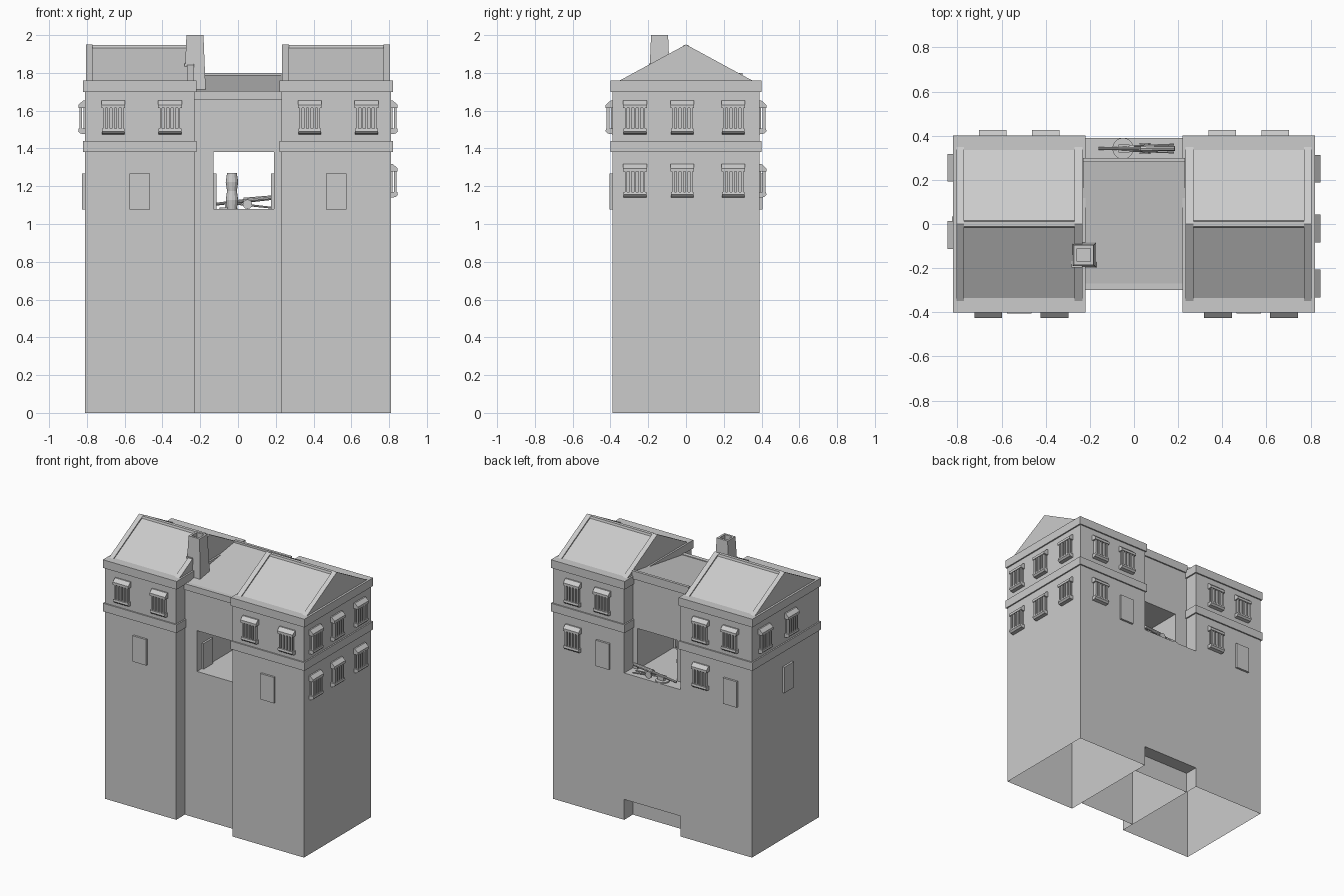
import bpy, bmesh, math
from mathutils import Matrix, Vector

if "Cube" in bpy.data.objects:
    bpy.data.objects.remove(bpy.data.objects["Cube"])


def finish(bm, name, loc=(0, 0, 0), rot=0, fix=True):
    if fix:
        bmesh.ops.recalc_face_normals(bm, faces=bm.faces)
    me = bpy.data.meshes.new(name)
    bm.to_mesh(me)
    bm.free()
    ob = bpy.data.objects.new(name, me)
    ob.location, ob.rotation_euler[2] = loc, rot
    bpy.context.collection.objects.link(ob)
    return ob


def add_box(bm, x0, x1, y0, y1, z0, z1, open_ends=False):
    m = Matrix.Translation(((x0 + x1) / 2, (y0 + y1) / 2, (z0 + z1) / 2))
    m = m @ Matrix.Diagonal((x1 - x0, y1 - y0, z1 - z0, 1))
    vs = bmesh.ops.create_cube(bm, size=1, matrix=m)['verts']
    if open_ends:
        fs = {f for v in vs for f in v.link_faces if abs(f.normal.z) > .5}
        bmesh.ops.delete(bm, geom=list(fs), context='FACES_ONLY')


def box(name, *dims, open_ends=False):
    bm = bmesh.new()
    add_box(bm, *dims, open_ends=open_ends)
    return finish(bm, name)


# Sweep a (y, z) profile along x
def add_extrude(bm, prof, x0, x1, closed=True):
    a = [bm.verts.new((x0, y, z)) for y, z in prof]
    b = [bm.verts.new((x1, y, z)) for y, z in prof]
    n = len(prof)
    for i in range(n if closed else n - 1):
        j = (i + 1) % n
        bm.faces.new((a[i], a[j], b[j], b[i]))
    if closed:
        bm.faces.new(a)
        bm.faces.new(b[::-1])


def extrude(name, prof, x0, x1, closed=True):
    bm = bmesh.new()
    add_extrude(bm, prof, x0, x1, closed)
    return finish(bm, name)


def add_rod(bm, p, q, r0, r1, seg=10):
    p, q = Vector(p), Vector(q)
    m = Matrix.Translation((p + q) / 2) @ (q - p).to_track_quat('Z', 'Y').to_matrix().to_4x4()
    bmesh.ops.create_cone(bm, cap_ends=True, segments=seg, radius1=r0, radius2=r1,
                          depth=(q - p).length, matrix=m)


# Twin towers: hollow shaft, bands, gabled roof with raised end copings
for side, s in (("left", -1), ("right", 1)):
    def span(a, b):
        return sorted((s * a, s * b))
    box(side + "_tower_walls", *span(.23, .81), -.39, .39, 0, 1.73, open_ends=True)
    for nm, z0, z1 in (("string_course", 1.38, 1.44), ("cornice", 1.70, 1.76)):
        box(f"{side}_{nm}", *span(.22, .82), -.40, .40, z0, z1)
    extrude(side + "_roof", [(-.335, 1.76), (0, 1.94), (.335, 1.76)], *span(.27, .77))
    for nm, a, b in (("inner", .233, .27), ("outer", .77, .805)):
        extrude(f"{side}_{nm}_coping", [(-.35, 1.76), (0, 1.95), (.35, 1.76)], *span(a, b))
    extrude(side + "_ridge_cap", [(-.018, 1.925), (-.012, 1.947), (.012, 1.947), (.018, 1.925)],
            *span(.27, .77))

# Central gatehouse: lower wall with overhanging back, upper storey, passage
extrude("lower_gate_wall", [(-.29, 0), (-.29, 1.08), (.39, 1.08), (.39, .15), (.29, .15), (.29, 0)],
        -.23, .23, closed=False)
extrude("upper_gate_storey", [(-.29, 1.38), (-.29, 1.70), (-.27, 1.70), (.28, 1.785), (.29, 1.785), (.29, 1.38)],
        -.23, .23)
box("passage_left_wall", -.23, -.13, -.29, .29, 1.08, 1.38, open_ends=True)
box("passage_right_wall", .19, .23, -.29, .29, 1.08, 1.38, open_ends=True)
box("gate_front_cornice", -.23, .23, -.30, -.27, 1.66, 1.705)
box("gate_back_cornice", -.23, .23, .28, .30, 1.74, 1.80)

# Chimney: tapered shaft with a recessed flue and a foot on the roof
bm = bmesh.new()
rings = []
for hx, hy, z in ((.058, .058, 1.69), (.045, .045, 2.0), (.03, .03, 2.0), (.03, .03, 1.95)):
    rings.append([bm.verts.new((-.228 + a * hx, -.14 + b * hy, z))
                  for a, b in ((-1, -1), (1, -1), (1, 1), (-1, 1))])
for r, t in zip(rings, rings[1:]):
    for i in range(4):
        j = (i + 1) % 4
        bm.faces.new((r[i], r[j], t[j], t[i]))
bm.faces.new(rings[-1])
finish(bm, "chimney", fix=False)
box("chimney_foot", -.283, -.235, -.197, -.08, 1.76, 1.85)


# Barred window with hood and sill, wall plane at local y = 0
def window(x, y, z, rot):
    bm = bmesh.new()
    add_extrude(bm, [(0, .09), (-.01, .09), (-.035, .068), (-.035, .05), (0, .05)], -.063, .063)
    add_extrude(bm, [(0, -.058), (-.033, -.058), (-.036, -.072), (-.025, -.084), (0, -.088)], -.06, .06)
    for i in range(5):
        cx = -.048 + .024 * i
        add_box(bm, cx - .006, cx + .006, -.03, -.016, -.06, .055)
    add_box(bm, -.05, .05, -.008, .002, -.06, .055)
    finish(bm, "barred_window", (x, y, z), rot)


def door(x, y, rot):
    bm = bmesh.new()
    add_box(bm, -.055, .055, -.015, .005, -.095, .095)
    finish(bm, "door", (x, y, 1.173), rot)


UP, LOW, H = 1.563, 1.227, math.pi / 2
for x in (-.66, -.36, .38, .68):
    window(x, -.39, UP, 0)
for x in (-.64, -.40, .40, .64):
    window(x, .39, UP, 2 * H)
for x in (-.40, .64):
    window(x, .39, LOW, 2 * H)
for y in (-.27, -.02, .25):
    window(.81, y, UP, H)
    window(.81, y, LOW, H)
for y in (.255, -.05):
    window(-.81, y, UP, -H)
for x in (-.52, .52):
    door(x, -.39, 0)
for x in (-.64, .40):
    door(x, .39, 2 * H)
door(-.81, -.02, -H)
door(-.13, -.18, H)
door(.19, -.18, -H)

# Stacked casks in the passage
bm = bmesh.new()
for z in (1.08, 1.175):
    add_rod(bm, (-.032, .1, z), (-.032, .1, z + .047), .026, .033, 12)
    add_rod(bm, (-.032, .1, z + .047), (-.032, .1, z + .094), .033, .026, 12)
finish(bm, "stacked_casks")

# Field gun on the rear balcony: turntable, carriage, barrel, trail legs
bm = bmesh.new()
add_rod(bm, (-.05, .342, 1.08), (-.05, .342, 1.088), .048, .048, 20)
add_box(bm, -.07, -.02, .325, .36, 1.088, 1.115)
add_rod(bm, (-.16, .342, 1.10), (.14, .342, 1.135), .007, .011)
add_rod(bm, (.03, .342, 1.125), (.185, .342, 1.14), .014, .012)
for dy in (-.018, .018):
    add_rod(bm, (-.03, .342 + dy * .5, 1.11), (.18, .342 + dy, 1.086), .006, .005, 6)
    add_rod(bm, (.05, .342 + dy, 1.105), (.05, .342 + dy * 1.4, 1.105), .025, .025, 12)
finish(bm, "balcony_gun")
